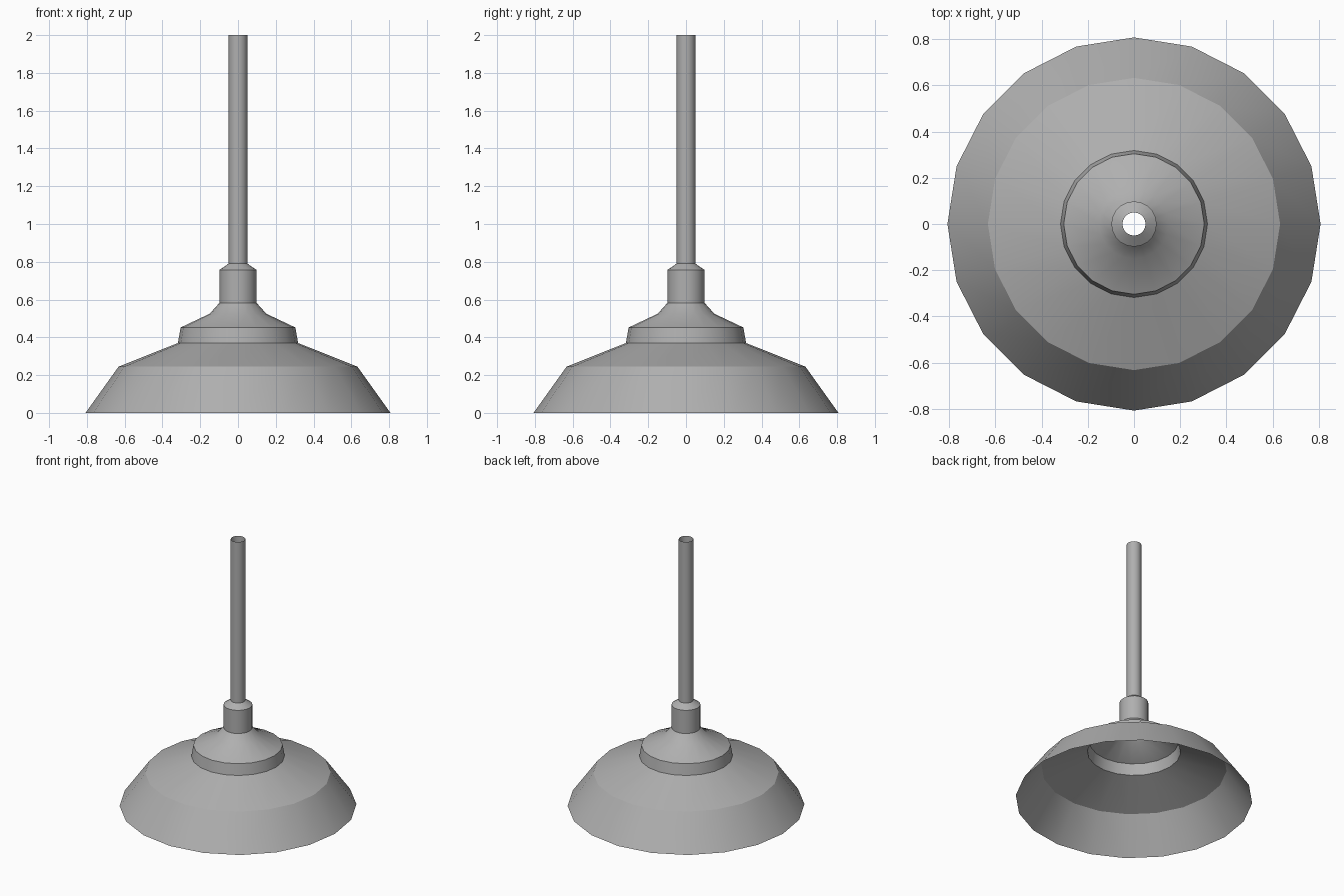
import bpy
import bmesh
import math

if "Cube" in bpy.data.objects:
    bpy.data.objects.remove(bpy.data.objects["Cube"])

SIDES = 20

# Dark grey painted metal
metal = bpy.data.materials.new("dark_grey_metal")
metal.diffuse_color = (0.43, 0.43, 0.43, 1)
metal.use_nodes = True
metal.node_tree.nodes["Principled BSDF"].inputs["Base Color"].default_value = metal.diffuse_color


def lathe(name, profile):
    """Revolve an open (radius, height) profile into a thin shell around z."""
    bm = bmesh.new()
    rings = []
    for r, z in profile:
        rings.append([bm.verts.new((r * math.cos(2 * math.pi * i / SIDES),
                                    r * math.sin(2 * math.pi * i / SIDES), z))
                      for i in range(SIDES)])
    for low, high in zip(rings, rings[1:]):
        for i in range(SIDES):
            j = (i + 1) % SIDES
            bm.faces.new((low[i], low[j], high[j], high[i]))
    mesh = bpy.data.meshes.new(name)
    bm.to_mesh(mesh)
    bm.free()
    mesh.materials.append(metal)
    obj = bpy.data.objects.new(name, mesh)
    bpy.context.collection.objects.link(obj)
    bpy.ops.object.select_all(action='DESELECT')
    obj.select_set(True)
    bpy.context.view_layer.objects.active = obj
    bpy.ops.object.shade_smooth_by_angle(angle=math.radians(30))
    return obj


# Wide open shade
lathe("lamp_shade", [(0.807, 0), (0.632, 0.245), (0.318, 0.37)])
# Stepped collar and cone above the shade
lathe("shade_cap", [(0.318, 0.37), (0.304, 0.452), (0.15, 0.525), (0.098, 0.583)])
# Socket with a chamfered top
lathe("lamp_socket", [(0.098, 0.583), (0.098, 0.757), (0.05, 0.79)])
# Hollow hanging rod, open at both ends
lathe("hanging_rod", [(0.05, 0.79), (0.05, 2.0)])
